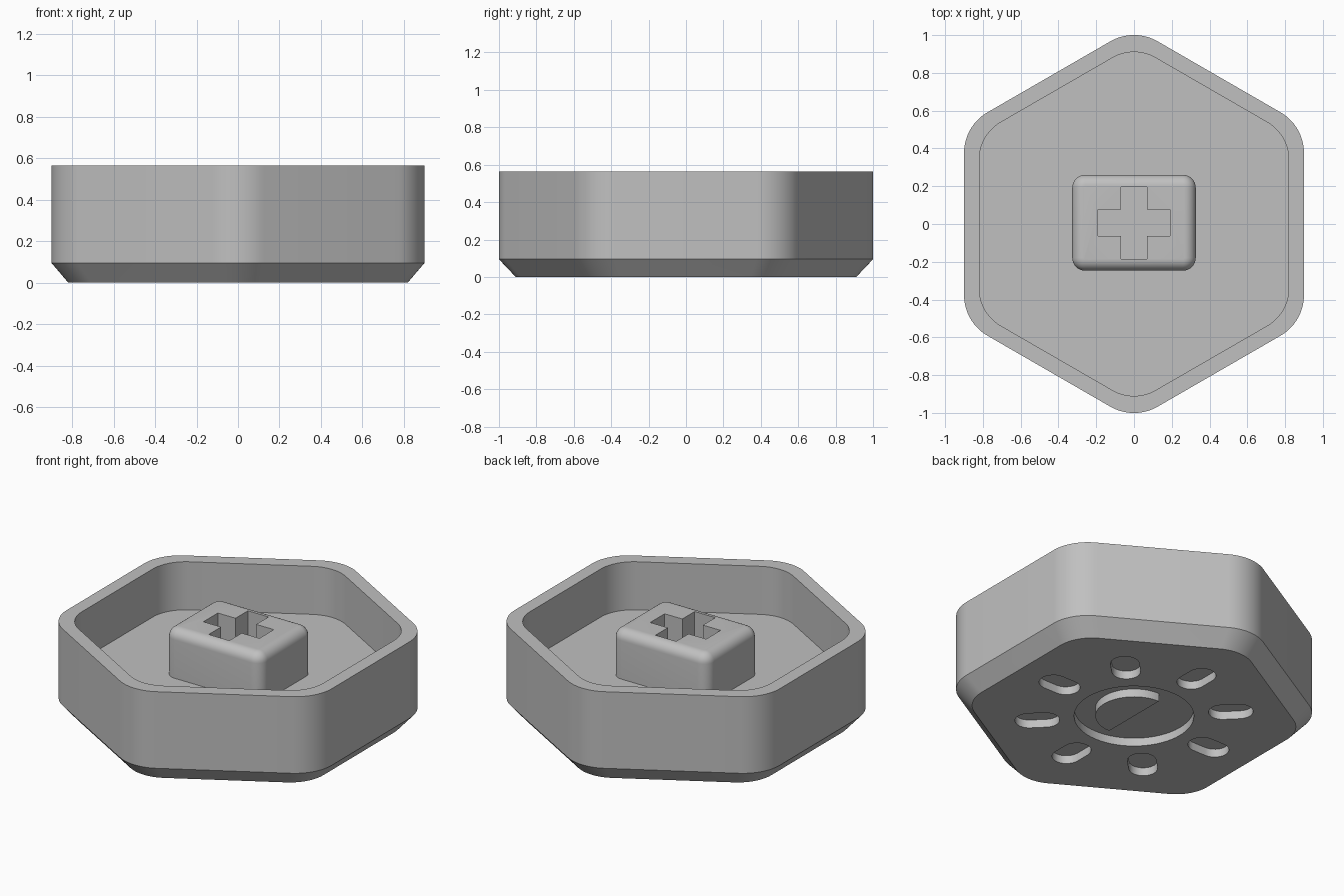
import bpy, bmesh, math

if "Cube" in bpy.data.objects:
    bpy.data.objects.remove(bpy.data.objects["Cube"])

RIM, FLOOR, CHAMFER, POCKET = 0.565, 0.27, 0.095, 0.05

grey = bpy.data.materials.new("plain_grey")
grey.diffuse_color = (0.53, 0.53, 0.53, 1)
grey.use_nodes = True
grey.node_tree.nodes["Principled BSDF"].inputs["Base Color"].default_value = grey.diffuse_color


def rounded(corners, r, steps=10):
    """Round every corner of a convex counter-clockwise polygon."""
    out, n = [], len(corners)
    for i, (x, y) in enumerate(corners):
        (ax, ay), (bx, by) = corners[i - 1], corners[(i + 1) % n]
        a0 = math.atan2(y - ay, x - ax) - math.pi / 2
        turn = (math.atan2(by - y, bx - x) - math.pi / 2 - a0) % math.tau
        d = r / math.cos(turn / 2)
        mid = a0 + turn / 2
        cx, cy = x - d * math.cos(mid), y - d * math.sin(mid)
        for k in range(steps + 1):
            a = a0 + turn * k / steps
            out.append((cx + r * math.cos(a), cy + r * math.sin(a)))
    return out


def scaled(pts, s):
    return [(x * s, y * s) for x, y in pts]


def loft(name, sections):
    """Solid through (outline, z) sections with both ends capped."""
    bm = bmesh.new()
    rings = [[bm.verts.new((x, y, z)) for x, y in pts] for pts, z in sections]
    n = len(rings[0])
    for lo, hi in zip(rings, rings[1:]):
        for i in range(n):
            j = (i + 1) % n
            bm.faces.new((lo[i], lo[j], hi[j], hi[i]))
    bm.faces.new(rings[0][::-1])
    bm.faces.new(rings[-1])
    bmesh.ops.recalc_face_normals(bm, faces=bm.faces)
    me = bpy.data.meshes.new(name)
    bm.to_mesh(me)
    bm.free()
    me.materials.append(grey)
    ob = bpy.data.objects.new(name, me)
    bpy.context.collection.objects.link(ob)
    return ob


def cut(target, cutter):
    mod = target.modifiers.new("cut", 'BOOLEAN')
    mod.operation, mod.solver, mod.object = 'DIFFERENCE', 'EXACT', cutter
    bpy.context.view_layer.objects.active = target
    bpy.ops.object.modifier_apply(modifier=mod.name)
    bpy.data.objects.remove(cutter)


def arc(r, a0, a1, n):
    return [(r * math.cos(a0 + (a1 - a0) * k / n), r * math.sin(a0 + (a1 - a0) * k / n))
            for k in range(n + 1)]


# Hexagonal tray: chamfered foot, straight wall, hollow inside
R = 0.9 / math.cos(math.pi / 6)
hexagon = rounded([(R * math.cos(math.radians(30 + 60 * i)),
                    R * math.sin(math.radians(30 + 60 * i))) for i in range(6)], 0.25, 14)
inner = scaled(hexagon, 0.91)
tray = loft("hexagonal_tray", [(inner, 0), (hexagon, CHAMFER), (hexagon, RIM),
                               (inner, RIM), (inner, FLOOR)])

# Round recess under the base
cut(tray, loft("recess_cutter", [(arc(0.333, 0, math.tau, 64)[:-1], -0.1),
                                 (arc(0.333, 0, math.tau, 64)[:-1], POCKET)]))

# Eight radial slots around the recess
slot_r, slot_half = 0.08, 0.045
slot = [(x + slot_half, y) for x, y in arc(slot_r, -math.pi / 2, math.pi / 2, 12)]
slot += [(-x, -y) for x, y in slot]
for i in range(8):
    c, s = math.cos(i * math.pi / 4), math.sin(i * math.pi / 4)
    pts = [((x + 0.54) * c - y * s, (x + 0.54) * s + y * c) for x, y in slot]
    cut(tray, loft("slot_cutter", [(pts, -0.1), (pts, POCKET)]))

# Half-round boss inside the recess
half = arc(0.215, -math.pi / 2, math.pi / 2, 32)
boss = loft("half_round_boss", [(half, 0), (half, POCKET)])


# Central block with rounded top edges
def block_outline(inset):
    x, y0, y1 = 0.327 - inset, -0.247 + inset, 0.26 - inset
    return rounded([(-x, y0), (x, y0), (x, y1), (-x, y1)], 0.068 - inset, 8)


fillet = 0.06
sections = [(block_outline(0), FLOOR)]
for k in range(9):
    a = k / 8 * math.pi / 2
    sections.append((block_outline(fillet * (1 - math.cos(a))),
                     RIM - fillet + fillet * math.sin(a)))
block = loft("central_block", sections)

# Cross-shaped socket in the block
w, l, oy = 0.07, 0.19, 0.006
cross = [(l, -w), (l, w), (w, w), (w, l), (-w, l), (-w, w),
         (-l, w), (-l, -w), (-w, -w), (-w, -l), (w, -l), (w, -w)]
cross = [(x, y + oy) for x, y in cross]
cut(block, loft("cross_cutter", [(cross, FLOOR + 0.01), (cross, RIM + 0.1)]))

# Smooth rounded walls, keep crisp edges
for ob in (tray, boss, block):
    bpy.ops.object.select_all(action='DESELECT')
    ob.select_set(True)
    bpy.context.view_layer.objects.active = ob
    bpy.ops.object.shade_smooth_by_angle(angle=math.radians(30))
